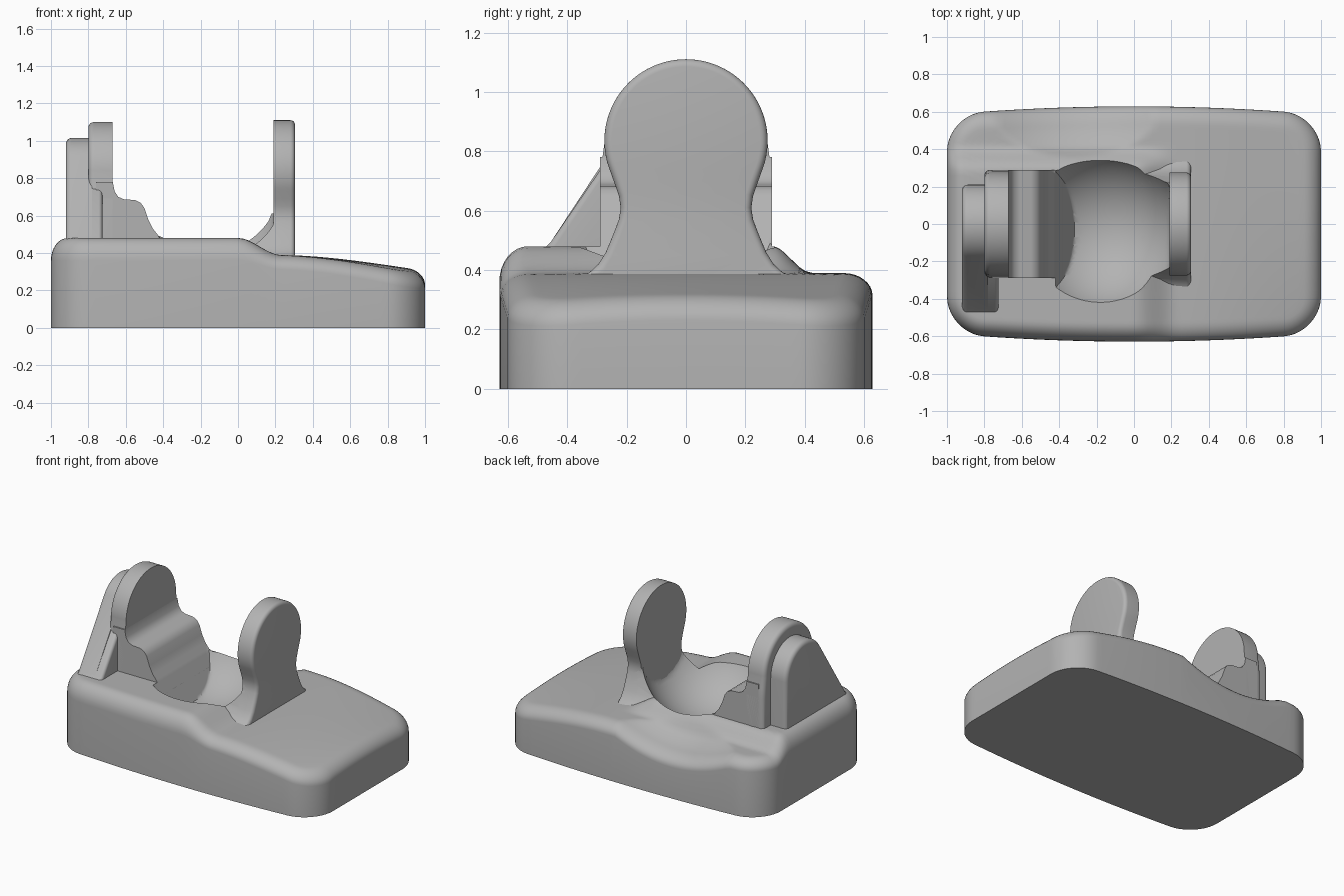
import bpy, bmesh
from math import sin, cos, pi, radians
from mathutils import Vector

cube = bpy.data.objects.get("Cube")
if cube:
    bpy.data.objects.remove(cube, do_unlink=True)

grey = bpy.data.materials.new("plain_grey")
grey.use_nodes = True
grey.diffuse_color = (0.45, 0.45, 0.45, 1)
grey.node_tree.nodes["Principled BSDF"].inputs["Base Color"].default_value = (0.45, 0.45, 0.45, 1)


def make_object(name, bm):
    bmesh.ops.recalc_face_normals(bm, faces=bm.faces)
    mesh = bpy.data.meshes.new(name)
    bm.to_mesh(mesh)
    bm.free()
    mesh.materials.append(grey)
    ob = bpy.data.objects.new(name, mesh)
    bpy.context.scene.collection.objects.link(ob)
    return ob


def activate(ob):
    bpy.ops.object.select_all(action='DESELECT')
    ob.select_set(True)
    bpy.context.view_layer.objects.active = ob


def prism(name, profile, start, end, axis="x", rounding=0.0):
    """Extrude a profile along x or y and round the rim of its far end."""
    bm = bmesh.new()
    place = (lambda p, t: (t, p[0], p[1])) if axis == "x" else (lambda p, t: (p[0], t, p[1]))
    near = [bm.verts.new(place(p, start)) for p in profile]
    far = [bm.verts.new(place(p, end)) for p in profile]
    bm.faces.new(near)
    cap = bm.faces.new(far)
    for i in range(len(profile)):
        j = (i + 1) % len(profile)
        bm.faces.new((near[i], near[j], far[j], far[i]))
    if rounding:
        bmesh.ops.recalc_face_normals(bm, faces=bm.faces)
        bmesh.ops.bevel(bm, geom=list(cap.edges), offset=rounding, segments=5,
                        profile=0.5, affect='EDGES', clamp_overlap=True)
    return make_object(name, bm)


def arc(cy, cz, r, a0, a1, n=28):
    return [(cy + r * cos(radians(a0 + (a1 - a0) * i / n)),
             cz + r * sin(radians(a0 + (a1 - a0) * i / n))) for i in range(n + 1)]


def mirrored(half):
    return half + [(-y, z) for y, z in reversed(half) if y > 0.001]


def smooth(a, b, t):
    t = min(1, max(0, (t - a) / (b - a)))
    return t * t * (3 - 2 * t)


# Height of the base top: raised front left, lower back, scoop at the back edge
def height(x, y):
    low = 0.39 - 0.07 * smooth(0.2, 1.25, x) - 0.025 * max(0, x) ** 3
    raised = (1 - smooth(0.0, 0.23, x)) * (1 - smooth(0.29, 0.42, y))
    h = low + 0.09 * raised - 0.1 * max(0, x) ** 2 * y * y
    q = ((x + 0.32) / 0.43) ** 2 + ((y - 0.6) / 0.24) ** 2
    return h - 0.1 * max(0, 1 - q), 0.075 + 0.045 * raised


# Plan outline: rounded rectangle with bowed long sides
def outline(inset):
    r = 0.2 - inset
    cx, cy = 0.8, 0.385
    corners = []
    for sx, sy, a0 in ((1, 1, 0), (-1, 1, 90), (-1, -1, 180), (1, -1, 270)):
        corners.append([(sx * cx + px, sy * cy + py) for px, py in arc(0, 0, r, a0, a0 + 90, 10)])
    pts = []
    for k, c in enumerate(corners):
        pts += c
        a, b = Vector(c[-1]), Vector(corners[(k + 1) % 4][0])
        n = 44 if k % 2 == 0 else 24
        pts += [tuple(a.lerp(b, i / n)) for i in range(1, n)]
    return [(x, y * (1 + 0.075 * (1 - x * x))) for x, y in pts]


# Base body built from rings: wall, rounded rim, top surface
bm = bmesh.new()
rings = [[bm.verts.new((x, y, 0)) for x, y in outline(0)]]
for i in range(9):
    a = pi / 2 * i / 8
    ring = []
    for x, y in outline(0.09 * (1 - cos(a))):
        h, drop = height(x, y)
        ring.append(bm.verts.new((x, y, h - drop * (1 - sin(a)))))
    rings.append(ring)
inner = outline(0.09)
for i in range(1, 30):
    s = 1 - i / 30
    rings.append([bm.verts.new((x * s, y * s, height(x * s, y * s)[0])) for x, y in inner])
for a, b in zip(rings, rings[1:]):
    for i in range(len(a)):
        j = (i + 1) % len(a)
        bm.faces.new((a[i], a[j], b[j], b[i]))
bm.faces.new(rings[0])
bm.faces.new(rings[-1])
base = make_object("base", bm)

# Right-hand waisted upright, and its foot that runs into the bowl
foot_half = [(0.36, 0.25), (0.36, 0.375), (0.325, 0.392), (0.295, 0.42), (0.27, 0.46),
             (0.245, 0.52), (0.226, 0.57), (0.22, 0.61)]
neck = [(0.226, 0.65), (0.24, 0.69)]
upright = prism("left_upright", mirrored(foot_half + neck + arc(0, 0.835, 0.275, -22, 90)),
                0.19, 0.305, rounding=0.025)
foot = prism("left_upright_foot", mirrored(foot_half), 0.04, 0.25)

# Opposite upright: round-topped plate, outer plate and sloping brace
plate = prism("right_upright", mirrored([(0.29, 0.2), (0.29, 0.69), (0.284, 0.76)]
              + arc(0, 0.825, 0.275, 0, 90)), -0.67, -0.8, rounding=0.03)
outer = prism("right_outer_plate", [(0.21, 0.2)] + arc(0, 0.805, 0.21, 0, 146)
              + [(-0.455, 0.495), (-0.49, 0.46), (-0.49, 0.2)], -0.78, -0.92, rounding=0.03)
brace = prism("brace", [(-0.15, 0.2), (-0.15, 0.82), (-0.27, 0.765), (-0.455, 0.495),
              (-0.49, 0.46), (-0.49, 0.2)], -0.85, -0.725, rounding=0.02)

# Stepped block between the bowl and the right upright
block = prism("stepped_block", [(-0.76, 0.2), (-0.76, 0.78), (-0.67, 0.78), (-0.66, 0.73),
              (-0.64, 0.7), (-0.61, 0.687), (-0.55, 0.683), (-0.52, 0.668), (-0.5, 0.64),
              (-0.48, 0.58), (-0.455, 0.53), (-0.425, 0.492), (-0.38, 0.475), (-0.38, 0.2)],
              -0.29, 0.29, axis="y")

# Bowl cutter: a ball flattened against the upright and the step
bm = bmesh.new()
bmesh.ops.create_uvsphere(bm, u_segments=96, v_segments=48, radius=0.447)
for v in bm.verts:
    v.co += Vector((-0.18, -0.03, 0.7))
    wall = -0.49 + 0.5 * max(0, 0.62 - v.co.z)
    v.co.x = min(0.192, max(wall, v.co.x))
cutter = make_object("bowl_cutter", bm)
cutter.hide_render = True

for ob in (base, foot, block):
    activate(ob)
    cut = ob.modifiers.new("bowl", 'BOOLEAN')
    cut.operation = 'DIFFERENCE'
    cut.solver = 'EXACT'
    cut.object = cutter
    bpy.ops.object.modifier_apply(modifier=cut.name)
bpy.data.objects.remove(cutter, do_unlink=True)

# Smooth shading with crisp edges
for ob in (base, upright, foot, plate, outer, brace, block):
    activate(ob)
    bpy.ops.object.shade_smooth_by_angle(angle=radians(35))
